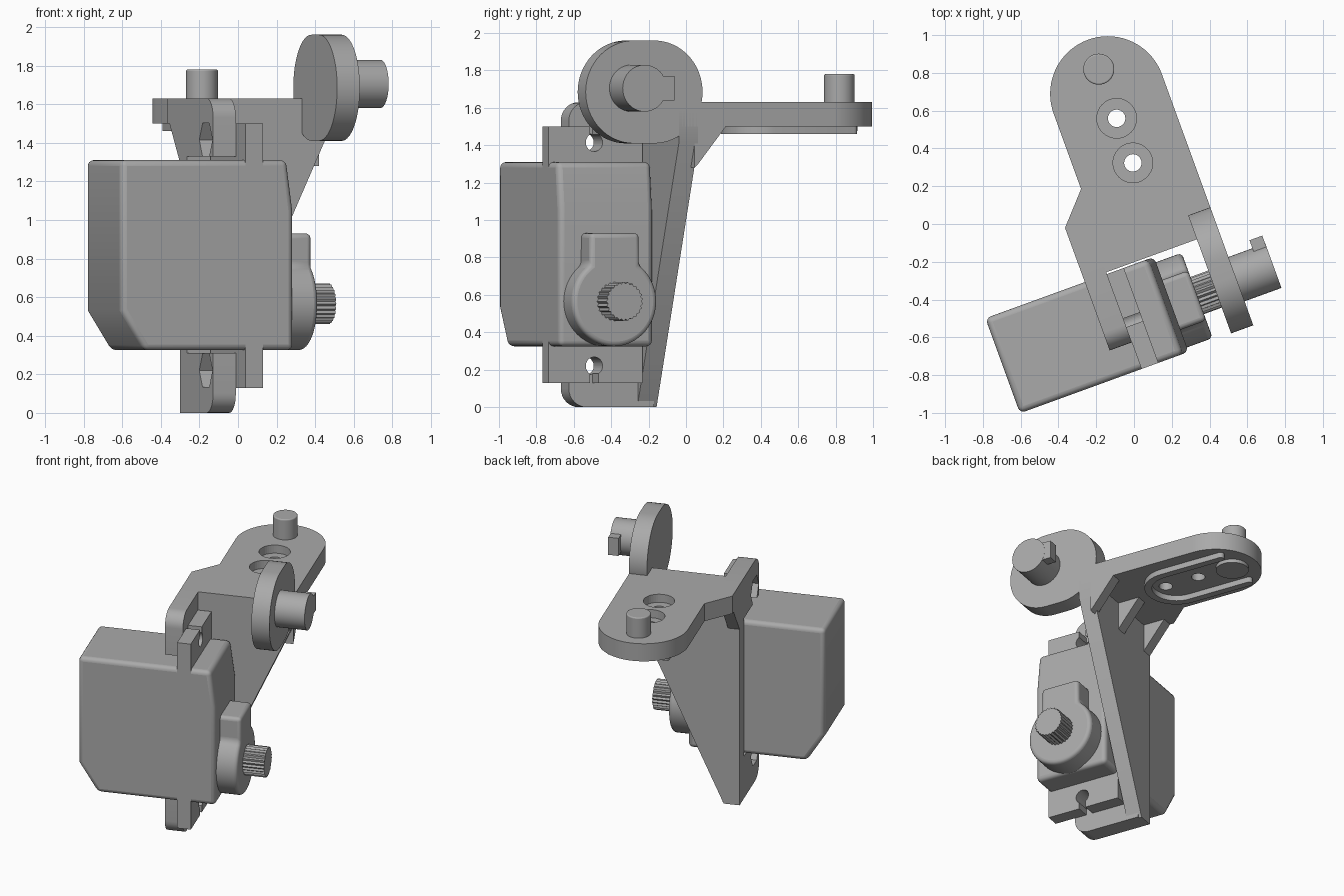
import bpy, bmesh, math
from mathutils import Matrix, Vector

cube = bpy.data.objects.get("Cube")
if cube:
    bpy.data.objects.remove(cube, do_unlink=True)

grey = bpy.data.materials.new("plain_grey")
grey.use_nodes = True
GREY = (0.4, 0.4, 0.4, 1)
grey.diffuse_color = GREY
grey.node_tree.nodes["Principled BSDF"].inputs["Base Color"].default_value = GREY

TURN = Matrix.Rotation(math.radians(20), 4, 'Z')  # whole assembly is turned
PLACE = {'x': lambda a, b, t: (t, a, b),
         'y': lambda a, b, t: (a, t, b),
         'z': lambda a, b, t: (a, b, t)}


def arc(cx, cy, r, start, end, n=24):
    angles = [math.radians(start + (end - start) * i / n) for i in range(n + 1)]
    return [(cx + r * math.cos(a), cy + r * math.sin(a)) for a in angles]


def circle(cx, cy, r, n=40):
    return arc(cx, cy, r, 0, 360, n)[:-1]


def rect(x0, x1, y0, y1):
    return [(x0, y0), (x1, y0), (x1, y1), (x0, y1)]


def prism(name, profile, axis, lo, hi, bevel=0, smooth=True):
    """Extrude a flat profile along an axis of the turned frame."""
    bm = bmesh.new()
    ends = [[bm.verts.new(PLACE[axis](a, b, t)) for a, b in profile] for t in (lo, hi)]
    bm.faces.new(ends[0])
    bm.faces.new(ends[1])
    n = len(profile)
    for i in range(n):
        j = (i + 1) % n
        bm.faces.new((ends[0][i], ends[0][j], ends[1][j], ends[1][i]))
    bmesh.ops.recalc_face_normals(bm, faces=bm.faces)
    mesh = bpy.data.meshes.new(name)
    bm.to_mesh(mesh)
    bm.free()
    mesh.materials.append(grey)
    obj = bpy.data.objects.new(name, mesh)
    bpy.context.collection.objects.link(obj)
    obj.matrix_world = TURN
    if bevel:
        mod = obj.modifiers.new("rounding", 'BEVEL')
        mod.width, mod.segments = bevel, 4
        mod.limit_method, mod.angle_limit = 'ANGLE', math.radians(40)
    if smooth:
        bpy.ops.object.select_all(action='DESELECT')
        obj.select_set(True)
        bpy.context.view_layer.objects.active = obj
        bpy.ops.object.shade_smooth_by_angle(angle=math.radians(35))
    return obj


def cut(obj, profile, axis, lo, hi):
    cutter = prism(obj.name + "_cutter", profile, axis, lo, hi, smooth=False)
    cutter.hide_render = True
    cutter.hide_set(True)
    cutter.display_type = 'WIRE'
    mod = obj.modifiers.new("cut", 'BOOLEAN')
    mod.operation, mod.solver, mod.object = 'DIFFERENCE', 'EXACT', cutter


# Motor case with a sloped lower back corner and a slightly tapered front
prism("motor_case", [(-.91, .53), (-.78, .325), (.04, .325), (.04, 1.05),
                     (.005, 1.31), (-.91, 1.31)], 'y', -.735, -.2, bevel=.03)

# Mounting flange with keyhole slots
flange = prism("motor_flange", rect(-.735, -.2, .13, 1.5), 'x', -.225, -.13)
SCREW_Y, SCREW_Z = -.475, (.22, 1.415)
for z, edge in zip(SCREW_Z, (.1, 1.55)):
    cut(flange, circle(SCREW_Y, z, .048), 'x', -.3, 0)
    cut(flange, rect(SCREW_Y - .024, SCREW_Y + .024, min(z, edge), max(z, edge)), 'x', -.3, 0)

# Gear cover and splined output shaft
GEAR_Y, GEAR_Z = -.47, .565
prism("gear_cover", arc(GEAR_Y, GEAR_Z, .24, 126, 414, 48)
      + [(GEAR_Y + .14, .93), (GEAR_Y - .14, .93)], 'x', 0, .185, bevel=.025)
TEETH = 25
spline = []
for i in range(TEETH * 2):
    a, r = math.pi * i / TEETH, .105 if i % 2 else .095
    spline.append((GEAR_Y + r * math.cos(a), GEAR_Z + r * math.sin(a)))
prism("output_shaft", spline, 'x', .15, .333, smooth=False)

# Tapering bracket wall
prism("bracket_wall", [(-.35, 0), (-.24, 0), (.41, 1.41), (.41, 1.6), (-.35, 1.6)],
      'y', -.19, -.08)

# Clamp lugs above and below the motor, with hexagonal nut pockets
ROUND = .1
lugs = {
    "lower_lug": [(-.1, 0), (-.1, .31), (-.585, .31)]
    + arc(-.585 + ROUND, ROUND, ROUND, 180, 270, 8),
    "upper_lug": [(-.1, 1.63), (-.1, 1.33), (-.585, 1.33)]
    + arc(-.585 + ROUND, 1.63 - ROUND, ROUND, 180, 90, 8),
}
for (name, outline), z in zip(lugs.items(), SCREW_Z):
    lug = prism(name, outline, 'x', -.35, -.225)
    cut(lug, circle(SCREW_Y, z, .1, 6), 'x', -.4, -.27)
    cut(lug, circle(SCREW_Y, z, .048), 'x', -.4, -.2)

# Horizontal arm with rounded end and countersunk holes
ARM_X = .105
arm = prism("arm", [(-.35, -.19), (.41, -.19)] + arc(ARM_X, .695, .305, 0, 180, 36)
            + [(-.2, .27), (-.35, .106)], 'z', 1.5, 1.63)
for y in (.306, .557):
    cut(arm, circle(ARM_X, y, .105), 'z', 1.57, 1.7)
    cut(arm, circle(ARM_X, y, .046), 'z', 1.4, 1.7)

# Support ribs below the arm
for i, x in enumerate((-.35, -.01, .33)):
    prism(f"rib_{i + 1}", [(-.1, 1.28), (-.08, 1.3), (.085, 1.51), (-.1, 1.51)],
          'x', x, x + .08)

# Pin on the arm, its head and the guide ridge below
prism("pin", circle(ARM_X, .834, .082), 'z', 1.55, 1.78, bevel=.008)
prism("pin_head", circle(ARM_X, .82, .11), 'z', 1.475, 1.55)
ridge = (arc(ARM_X, .39, .215, 180, 360) + arc(ARM_X + .19, .84, .025, 0, 180, 8)
         + arc(ARM_X, .39, .165, 360, 180) + arc(ARM_X - .19, .84, .025, 0, 180, 8))
prism("guide_ridge", ridge, 'z', 1.46, 1.51)

# Upright disc with keyed axle
prism("disc", arc(-.33, 1.685, .275, -90, 90, 32) + arc(-.445, 1.685, .275, 90, 270, 32),
      'x', .285, .41)
AXLE_Y, AXLE_Z = -.46, 1.705
prism("axle", circle(AXLE_Y, AXLE_Z, .125), 'x', .38, .618)
prism("axle_key", rect(AXLE_Y, -.29, AXLE_Z - .065, AXLE_Z + .065), 'x', .545, .617)
